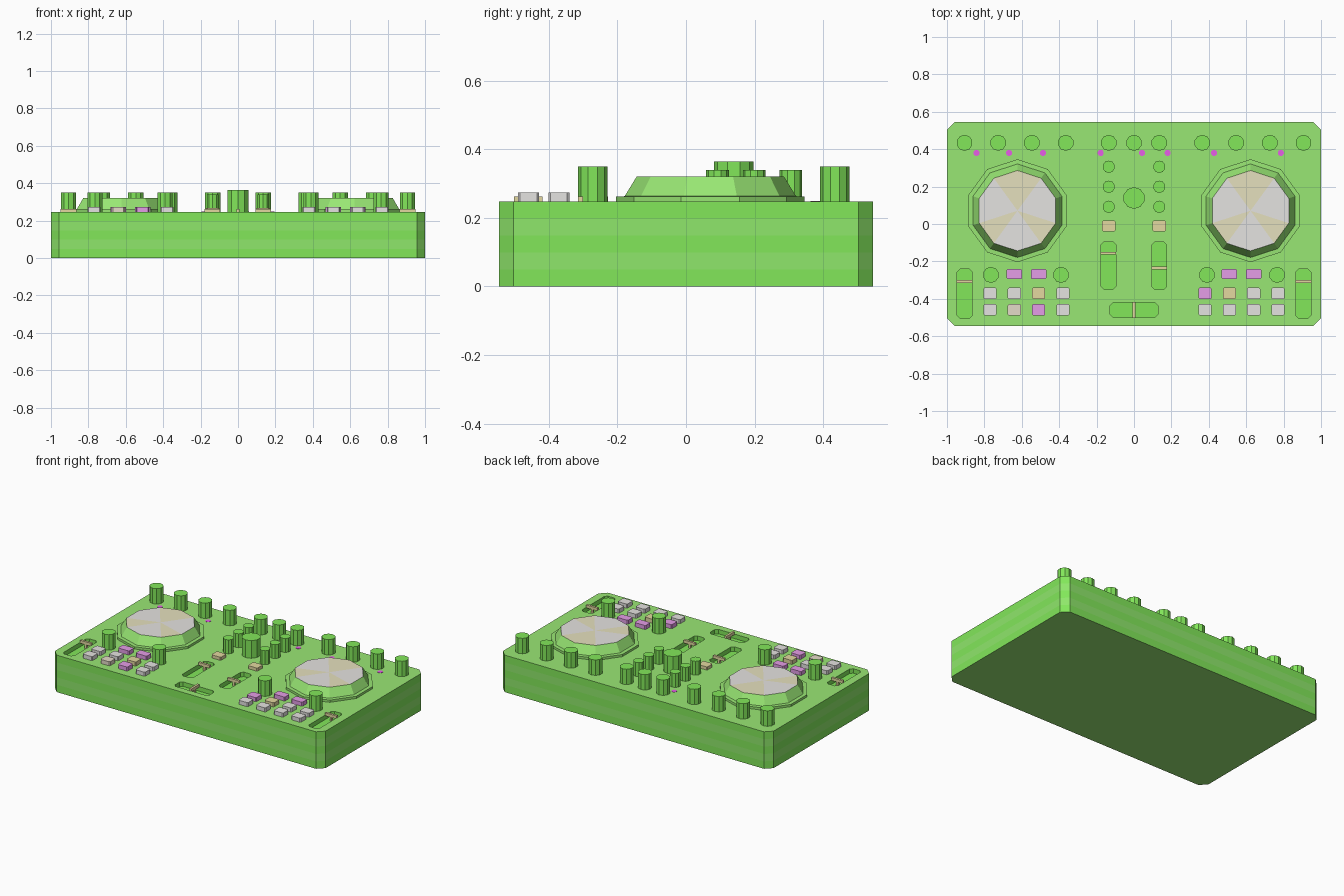
import bpy, bmesh, math

cube = bpy.data.objects.get("Cube")
if cube:
    bpy.data.objects.remove(cube, do_unlink=True)


def material(name, *rgb):
    """Flat material from 0-255 display colour, stored as linear values."""
    lin = [((c / 255 + 0.055) / 1.055) ** 2.4 for c in rgb]
    m = bpy.data.materials.new(name)
    m.use_nodes = True
    m.diffuse_color = (*lin, 1)
    m.node_tree.nodes["Principled BSDF"].inputs["Base Color"].default_value = (*lin, 1)
    return m


panel_green = material("panel green", 153, 231, 116)
bright_green = material("bright green", 130, 231, 90)
band_green = material("band green", 143, 231, 107)
grey = material("light grey", 229, 227, 225)
wheel_tan = material("wheel tan", 229, 224, 190)
tan = material("button tan", 227, 217, 160)
cream = material("pad cream", 229, 219, 200)
magenta = material("pad magenta", 230, 158, 232)
lamp_magenta = material("lamp magenta", 233, 95, 233)


def finish(name, bm, *mats):
    bmesh.ops.recalc_face_normals(bm, faces=bm.faces[:])
    me = bpy.data.meshes.new(name)
    bm.to_mesh(me)
    bm.free()
    for m in mats:
        me.materials.append(m)
    ob = bpy.data.objects.new(name, me)
    bpy.context.collection.objects.link(ob)
    return ob


def box(name, x, y, w, d, z0, z1, mat, cut=0):
    """Upright block, optionally with its four corners cut off."""
    a, b = w / 2, d / 2
    pts = []
    for sx, sy in ((1, 1), (-1, 1), (-1, -1), (1, -1)):
        pair = [(sx * a, sy * (b - cut)), (sx * (a - cut), sy * b)]
        if sx != sy:
            pair.reverse()
        pts += pair if cut else pair[:1]
    bm = bmesh.new()
    low, high = ([bm.verts.new((x + p, y + q, z)) for p, q in pts] for z in (z0, z1))
    bm.faces.new(low)
    bm.faces.new(high)
    for i in range(len(pts)):
        bm.faces.new((low[i - 1], low[i], high[i], high[i - 1]))
    return finish(name, bm, mat)


def cylinder(name, x, y, r, z0, z1, mat):
    bm = bmesh.new()
    bmesh.ops.create_cone(bm, cap_ends=True, segments=10, radius1=r, radius2=r,
                          depth=z1 - z0)
    bmesh.ops.translate(bm, verts=bm.verts[:], vec=(x, y, (z0 + z1) / 2))
    return finish(name, bm, mat)


TOP = 0.247
FLOOR = TOP - 0.03
SUNK = TOP - 0.005

# Case
case = box("case", 0, 0, 2, 1.09, 0, TOP, panel_green, cut=0.042)

# Slider slots cut into the case, each with a thin cap on a stem
sliders = [  # name, centre, slot size, cap offset along the slot
    ("right_tempo", -0.906, -0.373, 0.08, 0.265, 0.065),
    ("left_tempo", 0.906, -0.373, 0.08, 0.265, 0.065),
    ("right_volume", -0.137, -0.222, 0.08, 0.254, 0.066),
    ("left_volume", 0.135, -0.222, 0.08, 0.254, -0.013),
    ("crossfader", 0, -0.46, 0.254, 0.078, 0),
]
for name, x, y, w, d, off in sliders:
    cutter = box("slot_cutter", x, y, w, d, FLOOR, TOP + 0.1, panel_green, cut=0.016)
    cutter.hide_render = True
    mod = case.modifiers.new("slot", "BOOLEAN")
    mod.operation, mod.solver, mod.object = "DIFFERENCE", "EXACT", cutter
    bpy.context.view_layer.objects.active = case
    bpy.ops.object.modifier_apply(modifier=mod.name)
    bpy.data.objects.remove(cutter, do_unlink=True)
    cw, cd = (0.015, 0.084) if w > d else (0.084, 0.015)
    box(name + "_cap", x, y + off, cw, cd, SUNK, 0.262, tan)
    box(name + "_stem", x, y + off, 0.014, 0.014, FLOOR - 0.005, SUNK, tan)

# Horizontal bands round the case, bright slot interiors
me = case.data
me.materials.clear()
for m in (panel_green, bright_green, band_green):
    me.materials.append(m)
bm = bmesh.new()
bm.from_mesh(me)
for i in range(1, 5):
    bmesh.ops.bisect_plane(bm, geom=bm.verts[:] + bm.edges[:] + bm.faces[:],
                           plane_co=(0, 0, TOP * i / 5), plane_no=(0, 0, 1))
bm.normal_update()
for f in bm.faces:
    c = f.calc_center_median()
    f.material_index = 0
    if abs(f.normal.z) < 0.5:
        outer = abs(c.x) > 0.96 or abs(c.y) > 0.515
        f.material_index = 1 + int(c.z / TOP * 5) % 2 if outer else 1
    elif f.normal.z > 0 and c.z < TOP - 0.01:
        f.material_index = 1
bm.to_mesh(me)
bm.free()


# Ten-sided jog wheels with a two-tone top
def jog_wheel(name, x, y):
    bm = bmesh.new()
    n, rings = 10, []
    for r, z in ((0.275, SUNK), (0.275, 0.262), (0.25, 0.263), (0.215, 0.32)):
        angles = [math.pi / 2 + math.tau * i / n for i in range(n)]
        rings.append([bm.verts.new((x + r * math.cos(a), y + r * math.sin(a), z))
                      for a in angles])
    for lo, hi in zip(rings, rings[1:]):
        for i in range(n):
            j = (i + 1) % n
            bm.faces.new((lo[i], lo[j], hi[j], hi[i]))
    hub = bm.verts.new((x, y, 0.32))
    for i in range(n):
        f = bm.faces.new((rings[-1][i], rings[-1][(i + 1) % n], hub))
        f.material_index = 2 if i in (0, 3, 6, 9) else 1
    bm.faces.new(rings[0][::-1])
    finish(name, bm, panel_green, grey, wheel_tan)


for side, s in (("right", -1), ("left", 1)):
    jog_wheel(side + "_jog_wheel", s * 0.623, 0.071)
    # Knobs along the back edge and beside the pads
    for i, x in enumerate((0.135, 0.365, 0.546, 0.726, 0.906)):
        cylinder(f"{side}_back_knob_{i}", s * x, 0.434, 0.043, SUNK, 0.35, bright_green)
    for i, x in enumerate((0.39, 0.765)):
        cylinder(f"{side}_deck_knob_{i}", s * x, -0.272, 0.043, SUNK, 0.35, bright_green)
    # Small mixer knobs and the button below them
    for i in range(3):
        cylinder(f"{side}_mixer_knob_{i}", s * 0.135, 0.306 - i * 0.107, 0.033,
                 SUNK, 0.34, bright_green)
    box(side + "_cue_button", s * 0.135, -0.01, 0.07, 0.06, SUNK, 0.268, tan, cut=0.006)

# Centre knobs
cylinder("centre_back_knob", 0, 0.434, 0.043, SUNK, 0.35, bright_green)
cylinder("browse_knob", 0, 0.139, 0.058, SUNK, 0.365, bright_green)

# Pads: one letter per pad colour, read from -x to +x
colours = {"g": grey, "t": tan, "c": cream, "m": magenta}
columns = (0.38, 0.51, 0.64, 0.77)
pads = {
    "right": (" mm ", "ggtg", "gcmg"),
    "left": (" mm ", "mtgg", "gggg"),
}
for side, rows in pads.items():
    xs = [-x for x in reversed(columns)] if side == "right" else columns
    for r, (y, row) in enumerate(zip((-0.268, -0.371, -0.459), rows)):
        for c, (x, key) in enumerate(zip(xs, row)):
            if key != " ":
                w, d = (0.082, 0.054) if r == 0 else (0.07, 0.061)
                box(f"{side}_pad_{r}_{c}", x, y, w, d, SUNK, 0.274, colours[key],
                    cut=0.006)

# Indicator lamps
for i, x in enumerate((-0.842, -0.668, -0.487, -0.178, 0.043, 0.18, 0.428, 0.785)):
    cylinder(f"lamp_{i}", x, 0.38, 0.017, SUNK, TOP + 0.002, lamp_magenta)
